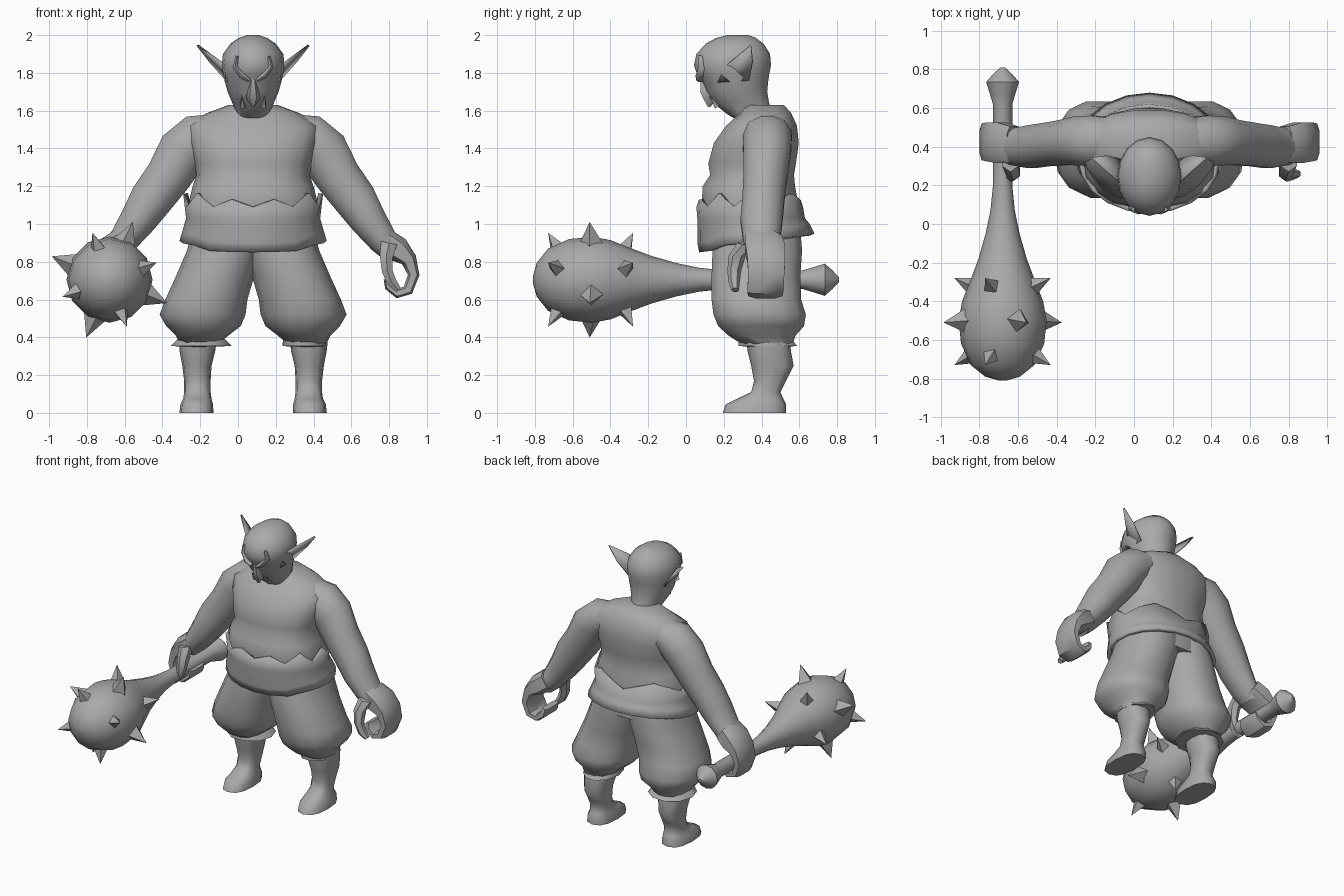
import bpy, bmesh, math
from mathutils import Vector

if "Cube" in bpy.data.objects:
    bpy.data.objects.remove(bpy.data.objects["Cube"])

CX = 0.08          # body symmetry plane
grey = bpy.data.materials.new("stone_grey")
grey.diffuse_color = (0.4, 0.4, 0.4, 1)
grey.use_nodes = True
grey.node_tree.nodes["Principled BSDF"].inputs["Base Color"].default_value = grey.diffuse_color


def finish(name, bm, angle=50):
    bmesh.ops.recalc_face_normals(bm, faces=bm.faces)
    me = bpy.data.meshes.new(name)
    bm.to_mesh(me)
    bm.free()
    me.materials.append(grey)
    ob = bpy.data.objects.new(name, me)
    bpy.context.collection.objects.link(ob)
    bpy.ops.object.select_all(action='DESELECT')
    ob.select_set(True)
    bpy.context.view_layer.objects.active = ob
    bpy.ops.object.shade_smooth_by_angle(angle=math.radians(angle))
    return ob


def skin(name, rings, caps=True, angle=50):
    """Bridge equal-length rings of points into one surface."""
    bm = bmesh.new()
    vs = [[bm.verts.new(p) for p in r] for r in rings]
    n = len(vs[0])
    for a, b in zip(vs, vs[1:]):
        for i in range(n):
            bm.faces.new((a[i], a[(i + 1) % n], b[(i + 1) % n], b[i]))
    if caps:
        bm.faces.new(vs[0])
        bm.faces.new(vs[-1])
    return finish(name, bm, angle)


def oval(z, x0, x1, y0, y1, n=14, p=1.0):
    """Horizontal oval; p < 1 makes it boxier."""
    pts = []
    for i in range(n):
        a = 2 * math.pi * i / n
        c, s = math.cos(a), math.sin(a)
        c, s = math.copysign(abs(c) ** p, c), math.copysign(abs(s) ** p, s)
        pts.append(Vector(((x0 + x1) / 2 + (x1 - x0) / 2 * c,
                           (y0 + y1) / 2 + (y1 - y0) / 2 * s, z)))
    return pts


def limb(name, path, side, n=10, p=1.0):
    """Tube along (dx, y, z, thickness, y radius), mirrored by side."""
    rings = []
    for i, (x, y, z, rn, ry) in enumerate(path):
        a, b = path[max(i - 1, 0)], path[min(i + 1, len(path) - 1)]
        t = Vector((b[0] - a[0], 0, b[2] - a[2])).normalized()
        nrm = Vector((t.z, 0, -t.x))
        ring = []
        for k in range(n):
            w = 2 * math.pi * (k + .5) / n
            c, s = math.cos(w), math.sin(w)
            c, s = math.copysign(abs(c) ** p, c), math.copysign(abs(s) ** p, s)
            v = Vector((x, y, z)) + nrm * rn * c + Vector((0, ry * s, 0))
            ring.append(Vector((CX + side * v.x, v.y, v.z)))
        rings.append(ring)
    return skin(name, rings)


def cone(name, base, tip, r, n=4, r2=0.0):
    base, tip = Vector(base), Vector(tip)
    bm = bmesh.new()
    bmesh.ops.create_cone(bm, cap_ends=True, segments=n, radius1=r, radius2=r2,
                          depth=(tip - base).length)
    d = (tip - base).to_track_quat('Z', 'Y')
    bmesh.ops.transform(bm, verts=bm.verts, matrix=d.to_matrix().to_4x4())
    bmesh.ops.translate(bm, verts=bm.verts, vec=(base + tip) / 2)
    return finish(name, bm, 30)


# Torso: z, front y, back y, half width
torso = [(.88, .12, .6, .31), (1.1, .08, .6, .345), (1.2, .085, .58, .32),
         (1.26, .125, .575, .30), (1.32, .115, .585, .31), (1.43, .145, .6, .34),
         (1.52, .21, .59, .35), (1.585, .28, .56, .25), (1.63, .31, .52, .13)]
skin("torso", [oval(z, CX - w, CX + w, f, b, 18, .85) for z, f, b, w in torso])

# Sash: open band with a jagged top, lower in front than behind
rows = []
for z, f, b, w in [(.91, .07, .68, .39), (.96, .06, .655, .375),
                   (1.03, .06, .63, .355), (1.11, .055, .62, .37)]:
    ring = oval(z, CX - w, CX + w, f, b, 20)
    for i, v in enumerate(ring):
        s = math.sin(2 * math.pi * i / 20)
        if z < 1:
            v.z += .04 * s - (.02 if s < -.8 else 0)
        elif z > 1.1:
            v.z += (.05 if i in (0, 10, 12, 18, 3, 7) else
                    .02 if i % 2 == 0 else -.02)
    rows.append(ring)
sash = skin("sash", rows, caps=False)
m = sash.modifiers.new("thickness", 'SOLIDIFY')
m.thickness = .025

# Head: z, front y, back y, half width
head = [(1.54, .29, .50, .12), (1.58, .22, .46, .085), (1.64, .145, .44, .11),
        (1.70, .105, .43, .135), (1.755, .085, .435, .15), (1.79, .06, .44, .158),
        (1.84, .042, .45, .166), (1.90, .055, .445, .16), (1.955, .105, .41, .12),
        (1.985, .16, .37, .075), (2.0, .22, .33, .03)]
skin("head", [oval(z, CX - w, CX + w, f, b, 16) for z, f, b, w in head])

# Hooked nose
skin("nose", [oval(z, CX - w, CX + w, f, b, 6) for z, f, b, w in
              [(1.77, .075, .13, .015), (1.70, .07, .15, .03),
               (1.665, .085, .17, .037), (1.62, .115, .13, .006)]])

for s, tag in ((-1, "left"), (1, "right")):
    # Pointed leaf ear
    bm = bmesh.new()
    pts = [(.135, .17, 1.755), (.14, .21, 1.84), (.29, .345, 1.95),
           (.22, .355, 1.86), (.135, .335, 1.765)]
    bm.faces.new([bm.verts.new((CX + s * x, y, z)) for x, y, z in pts])
    ear = finish(tag + "_ear", bm)
    ear.modifiers.new("thickness", 'SOLIDIFY').thickness = .012

    # Brow ridge and tusk
    limb(tag + "_brow", [(.02, .075, 1.76, .012, .02), (.06, .075, 1.785, .018, .025),
                         (.095, .09, 1.83, .016, .025), (.085, .075, 1.89, .008, .012)], s, 6)
    cone(tag + "_tusk", (CX + s * .055, .165, 1.62), (CX + s * .06, .125, 1.68), .016, 5)

    # Arm from shoulder to wrist
    limb(tag + "_arm", [(.17, .43, 1.50, .09, .12), (.29, .43, 1.46, .13, .135),
                        (.37, .43, 1.385, .14, .13), (.45, .42, 1.25, .125, .12),
                        (.54, .41, 1.13, .118, .115), (.61, .40, 1.02, .10, .115),
                        (.69, .40, .91, .08, .10), (.74, .41, .86, .07, .10)], s, 12)
    # Curled hand and thumb around the grip axis
    limb(tag + "_hand", [(.70, .41, .91, .07, .10), (.765, .42, .865, .072, .11),
                         (.825, .425, .81, .045, .105), (.85, .425, .73, .032, .10),
                         (.82, .42, .65, .03, .10), (.765, .42, .633, .028, .095),
                         (.72, .42, .67, .026, .09), (.71, .42, .71, .02, .08)], s, 8, .6)
    limb(tag + "_thumb", [(.72, .33, .90, .05, .06), (.705, .27, .83, .04, .045),
                          (.71, .255, .75, .032, .036), (.735, .255, .69, .03, .03),
                          (.77, .26, .65, .018, .02)], s, 6)

    # Baggy trouser leg: z, inner dx, outer dx, front y, back y
    def leg(name, prof, n=14, p=1.0):
        skin(name, [oval(z, *sorted((CX + s * a, CX + s * b)), f, k, n, p)
                    for z, a, b, f, k in prof])
    leg(tag + "_trouser", [(.97, -.06, .32, .16, .61), (.86, -.04, .35, .135, .62),
                           (.72, -.005, .41, .13, .61), (.60, .03, .465, .13, .615),
                           (.52, .04, .495, .14, .64), (.46, .065, .46, .165, .63),
                           (.41, .13, .41, .22, .585), (.36, .19, .385, .30, .565)], 14, .88)
    wide = .04 if s < 0 else 0
    leg(tag + "_cuff", [(.40, .16, .39, .27, .56),
                        (.355, .155 - wide, .395 + wide, .27, .595),
                        (.35, .20, .38, .32, .55)], 10)
    # Shin and foot
    leg(tag + "_boot", [(.42, .195, .39, .32, .55), (.33, .20, .39, .325, .555),
                        (.25, .22, .375, .345, .57), (.17, .225, .365, .36, .53),
                        (.11, .225, .365, .345, .50), (.075, .22, .37, .27, .515),
                        (.045, .212, .385, .21, .53), (0, .21, .39, .195, .53)], 12, .8)

# Club turned about the y axis
GX, GZ = -.68, .705
club = [(-.81, .02), (-.79, .09), (-.73, .165), (-.62, .215), (-.50, .228),
        (-.40, .21), (-.30, .17), (-.18, .125), (-.05, .088), (.07, .063), (.2, .05),
        (.62, .05), (.67, .065), (.735, .085), (.775, .05), (.81, .012)]
skin("club", [[Vector((GX + r * math.cos(a), y, GZ + r * math.sin(a)))
               for a in (2 * math.pi * i / 12 for i in range(12))] for y, r in club], angle=40)

# Three rings of club spikes: base y, base radius, tip y, tip radius, size, turn
for y0, r0, y1, r1, size, turn in [(-.50, .19, -.51, .33, .072, 68),
                                   (-.33, .15, -.28, .265, .055, 20),
                                   (-.67, .155, -.73, .265, .055, 20)]:
    for k in range(4):
        a = math.radians(turn + 90 * k)
        c, s = math.cos(a), math.sin(a)
        cone("club_spike", (GX + r0 * c, y0, GZ + r0 * s),
             (GX + r1 * c, y1, GZ + r1 * s), size)
